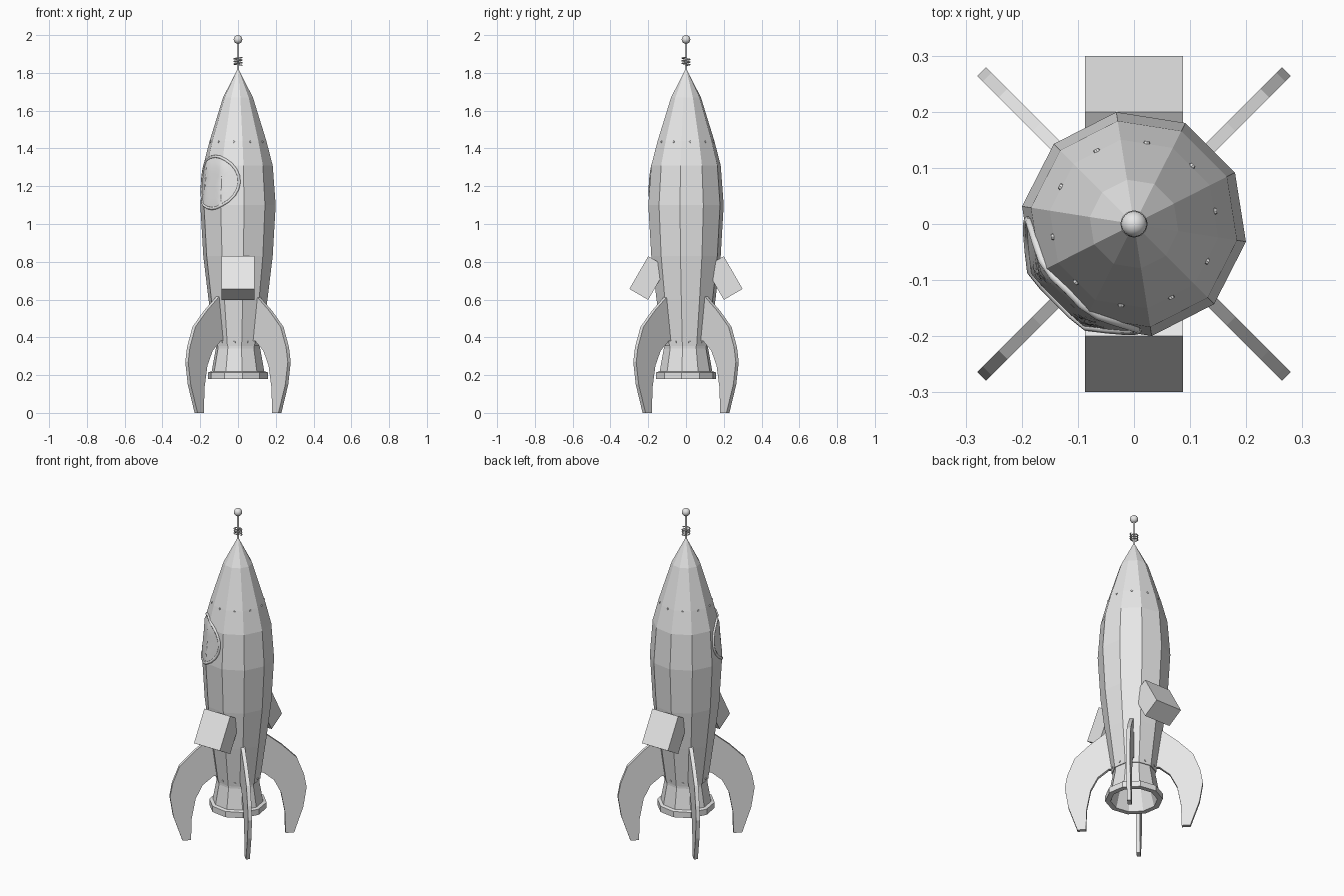
import bpy, bmesh, math
from mathutils import Vector, Matrix

if "Cube" in bpy.data.objects:
    bpy.data.objects.remove(bpy.data.objects["Cube"])

grey = bpy.data.materials.new("light_grey")
grey.diffuse_color = (0.8, 0.8, 0.8, 1)
grey.use_nodes = True
grey.node_tree.nodes["Principled BSDF"].inputs["Base Color"].default_value = grey.diffuse_color
SIDES = 10
PHASE = math.radians(27)


def finish(bm, name):
    bmesh.ops.recalc_face_normals(bm, faces=bm.faces)
    me = bpy.data.meshes.new(name)
    bm.to_mesh(me)
    bm.free()
    ob = bpy.data.objects.new(name, me)
    bpy.context.collection.objects.link(ob)
    me.materials.append(grey)
    return ob


def lathe(name, profile, n=SIDES, closed=False):
    """Revolve (radius, height) pairs into a faceted shell."""
    bm = bmesh.new()
    rings = []
    for r, z in profile:
        if r < 1e-5:
            rings.append([bm.verts.new((0, 0, z))] * n)
        else:
            rings.append([bm.verts.new((r * math.cos(PHASE + math.tau * i / n),
                                        r * math.sin(PHASE + math.tau * i / n), z)) for i in range(n)])
    pairs = list(zip(rings, rings[1:]))
    if closed:
        pairs.append((rings[-1], rings[0]))
    for a, b in pairs:
        for i in range(n):
            j = (i + 1) % n
            vs = list(dict.fromkeys([a[i], a[j], b[j], b[i]]))
            if len(vs) > 2:
                bm.faces.new(vs)
    return finish(bm, name)


def wire(name, pts, radius, cyclic=False, res=2):
    cu = bpy.data.curves.new(name, 'CURVE')
    cu.dimensions = '3D'
    cu.bevel_depth = radius
    cu.bevel_resolution = res
    cu.use_fill_caps = True
    sp = cu.splines.new('POLY')
    sp.points.add(len(pts) - 1)
    for p, co in zip(sp.points, pts):
        p.co = (*co, 1)
    sp.use_cyclic_u = cyclic
    ob = bpy.data.objects.new(name, cu)
    bpy.context.collection.objects.link(ob)
    cu.materials.append(grey)
    return ob


# Hull and nose: ten-sided tapered shell
LOWER = [(0, .355), (.124, .355), (.158, .6), (.186, .83), (.202, 1.1), (.186, 1.31), (.152, 1.44)]
NOSE = [(.152, 1.44), (.08, 1.67), (0, 1.825)]
lathe("hull", LOWER)
lathe("nose_cone", NOSE)


def hull_radius(z):
    prof = LOWER[1:] + NOSE[1:]
    for (r0, z0), (r1, z1) in zip(prof, prof[1:]):
        if z0 <= z <= z1:
            return r0 + (r1 - r0) * (z - z0) / (z1 - z0)
    return 0


# Engine nozzle with rim, hollow from below
lathe("nozzle", [(0, .33), (.09, .33), (.13, .18), (.16, .18), (.16, .215),
                 (.141, .22), (.119, .34), (.119, .36), (0, .36)])

# Porthole: frame and glass projected on the hull along the -135 degree direction
D = Vector((math.cos(math.radians(-135)), math.sin(math.radians(-135)), 0))
T = Vector((-D.y, D.x, 0))
NORMALS = [Vector((math.cos(math.radians(45 + 36 * k)), math.sin(math.radians(45 + 36 * k)), 0)) for k in range(10)]


def on_hull(u, z, lift=0.0):
    a = hull_radius(z) * math.cos(math.pi / SIDES) + lift
    s = min((a - u * n.dot(T)) / n.dot(D) for n in NORMALS if n.dot(D) > 0.1)
    return T * u + D * s + Vector((0, 0, z))


def port(r, a, lift):
    return on_hull(r * math.cos(a), 1.22 + r * math.sin(a), lift)


N = 24
wire("window_frame", [port(.138, math.tau * i / N, .002) for i in range(N)], .008, True, 1)
bm = bmesh.new()
rings = [[bm.verts.new(port(r, math.tau * i / N, .003)) for i in range(N)]
         for r in (.02, .05, .08, .11, .136)]
bm.faces.new(rings[0])
for a, b in zip(rings, rings[1:]):
    for i in range(N):
        j = (i + 1) % N
        bm.faces.new((a[i], a[j], b[j], b[i]))
glass = finish(bm, "window_glass")
for p in glass.data.polygons:
    p.use_smooth = True

# Four curved fins on the diagonals
FIN = [(.10, .66), (.165, .605), (.245, .54), (.33, .455), (.37, .35), (.384, .27), (.365, .15),
       (.314, 0), (.266, 0), (.262, .13), (.24, .25), (.20, .33), (.14, .38), (.10, .38)]
for k in range(4):
    bm = bmesh.new()
    f = bm.faces.new([bm.verts.new((r, -.011, z)) for r, z in FIN])
    ext = bmesh.ops.extrude_face_region(bm, geom=[f])
    bmesh.ops.translate(bm, vec=(0, .022, 0), verts=[v for v in ext["geom"] if isinstance(v, bmesh.types.BMVert)])
    bmesh.ops.rotate(bm, matrix=Matrix.Rotation(math.radians(45 + 90 * k), 3, 'Z'), verts=bm.verts)
    finish(bm, "fin_%d" % (k + 1))

# Tilted side boxes, front and back
for side, name in ((-1, "front_box"), (1, "back_box")):
    bm = bmesh.new()
    bmesh.ops.create_cube(bm, size=1, matrix=Matrix.Translation((0, side * .2, .714))
                          @ Matrix.Rotation(side * math.radians(30), 4, 'X')
                          @ Matrix.Diagonal((.175, .115, .2, 1)))
    finish(bm, name)

# Rivets at each face centre, around nose seam and hull base
for name, z in (("nose_rivets", 1.435), ("base_rivets", .375)):
    bm = bmesh.new()
    for n in NORMALS:
        p = n * hull_radius(z) * math.cos(math.pi / SIDES) + Vector((0, 0, z))
        bmesh.ops.create_cone(bm, cap_ends=True, segments=8, radius1=.007, radius2=.005, depth=.008,
                              matrix=Matrix.Translation(p) @ n.to_track_quat('Z', 'Y').to_matrix().to_4x4())
    finish(bm, name)

# Antenna: rod, coil and ball
wire("antenna_rod", [(0, 0, 1.80), (0, 0, 1.98)], .006)
wire("antenna_coil", [(.021 * math.cos(a), .021 * math.sin(a), 1.84 + .042 * i / 36)
                      for i in range(37) for a in [math.tau * 3 * i / 36]], .0035)
bm = bmesh.new()
bmesh.ops.create_uvsphere(bm, u_segments=16, v_segments=10, radius=.023, matrix=Matrix.Translation((0, 0, 1.977)))
ball = finish(bm, "antenna_ball")
for p in ball.data.polygons:
    p.use_smooth = True
